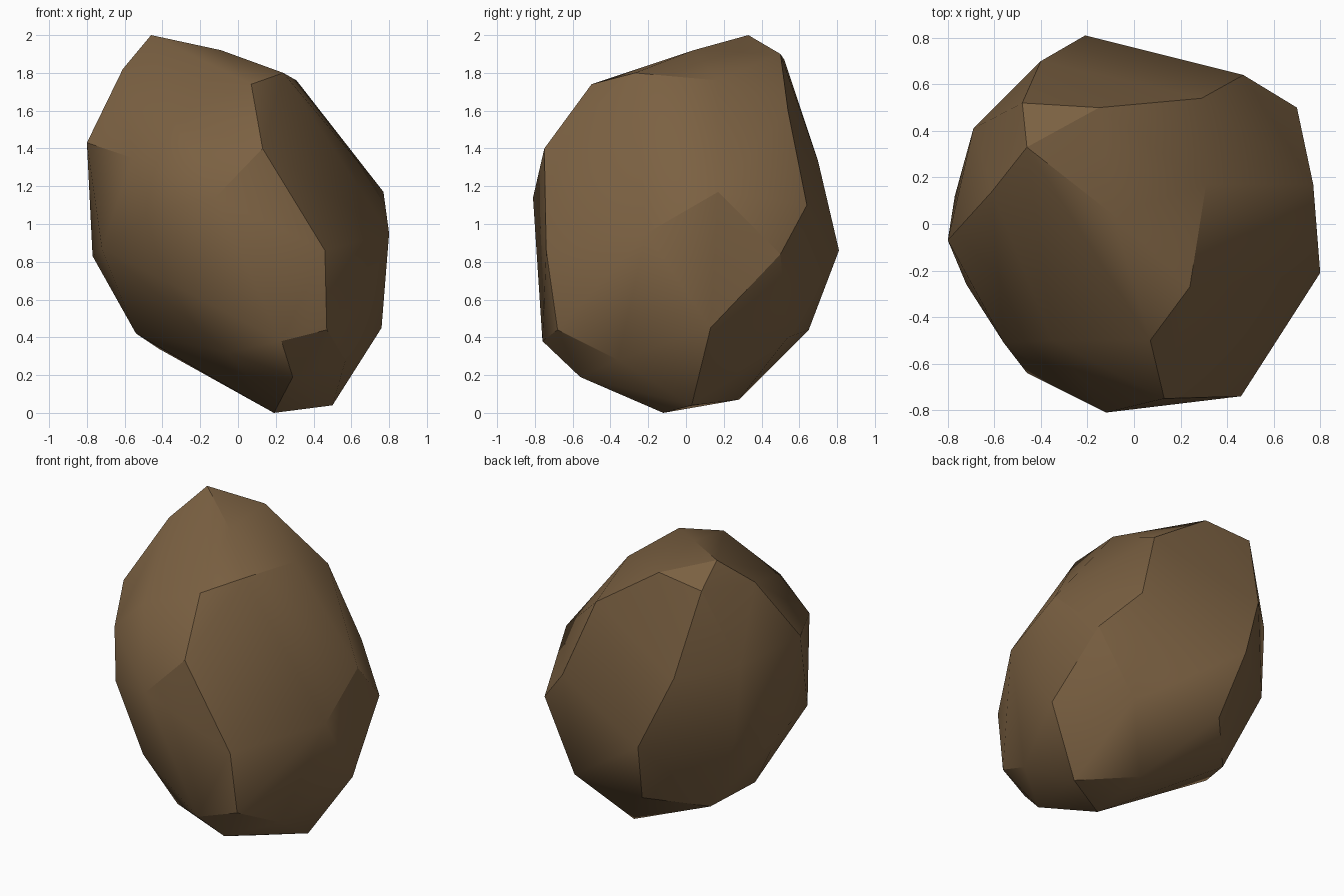
import bpy
import bmesh
from math import radians
from mathutils import Vector

default_cube = bpy.data.objects.get("Cube")
if default_cube:
    bpy.data.objects.remove(default_cube, do_unlink=True)


def flat_material(name, colour):
    """One plain colour, shown in the viewport and in a render."""
    material = bpy.data.materials.new(name)
    material.use_nodes = True
    material.diffuse_color = colour
    shader = material.node_tree.nodes["Principled BSDF"]
    shader.inputs["Base Color"].default_value = colour
    shader.inputs["Roughness"].default_value = 0.9
    return material


def add_corners(mesh, corners):
    """Add the chipped corners of one region, measured in hundredths."""
    for corner in corners:
        mesh.verts.new(Vector(corner) / 100)


def wrap_hull(mesh):
    """Stretch a faceted skin over all corners and drop the buried ones."""
    hull = bmesh.ops.convex_hull(mesh, input=mesh.verts[:], use_existing_faces=False)
    buried = {item for key in ("geom_interior", "geom_unused")
              for item in hull[key] if isinstance(item, bmesh.types.BMVert)}
    bmesh.ops.delete(mesh, geom=list(buried), context="VERTS")
    bmesh.ops.recalc_face_normals(mesh, faces=mesh.faces[:])


stone = bmesh.new()

# Peak and the ridge that falls away from it
add_corners(stone, [(-46, 33, 200), (-9, 4, 192), (24, -27, 180), (7, -50, 174),
                    (31, 17, 176), (-48, 52, 187), (-15, 50, 190), (-61, 14, 182)])

# Front face, from the brow to the chipped foot
add_corners(stone, [(-35, -50, 156), (-56, -51, 135), (13, -75, 140),
                    (-12, -81, 114), (-46, -64, 106), (46, -74, 86),
                    (47, -68, 44), (23, -76, 38), (-25, -65, 63), (-5, -57, 32)])

# Flank on the +x side
add_corners(stone, [(77, 17, 117), (80, -21, 95), (76, 13, 45), (57, -36, 28),
                    (70, 50, 84)])

# Flank on the -x side
add_corners(stone, [(-80, -7, 143), (-72, -26, 87), (-77, 12, 83), (-69, 41, 138),
                    (-66, 42, 88), (-54, 4, 42)])

# Back face
add_corners(stone, [(29, 54, 160), (47, 64, 110), (-40, 70, 133), (-21, 81, 86),
                    (-13, 65, 44), (45, 54, 40), (-42, 34, 34)])

# Underside
add_corners(stone, [(29, -56, 19), (19, -12, 0), (50, 3, 4), (19, 28, 7)])

wrap_hull(stone)

# Turn the skin into one rock with soft facets and crisp main ridges
rock_mesh = bpy.data.meshes.new("rock")
stone.to_mesh(rock_mesh)
stone.free()
rock_mesh.materials.append(flat_material("brown stone", (0.2, 0.12, 0.055, 1)))
rock = bpy.data.objects.new("rock", rock_mesh)
bpy.context.collection.objects.link(rock)

bpy.ops.object.select_all(action="DESELECT")
rock.select_set(True)
bpy.context.view_layer.objects.active = rock
bpy.ops.object.shade_smooth_by_angle(angle=radians(30))
